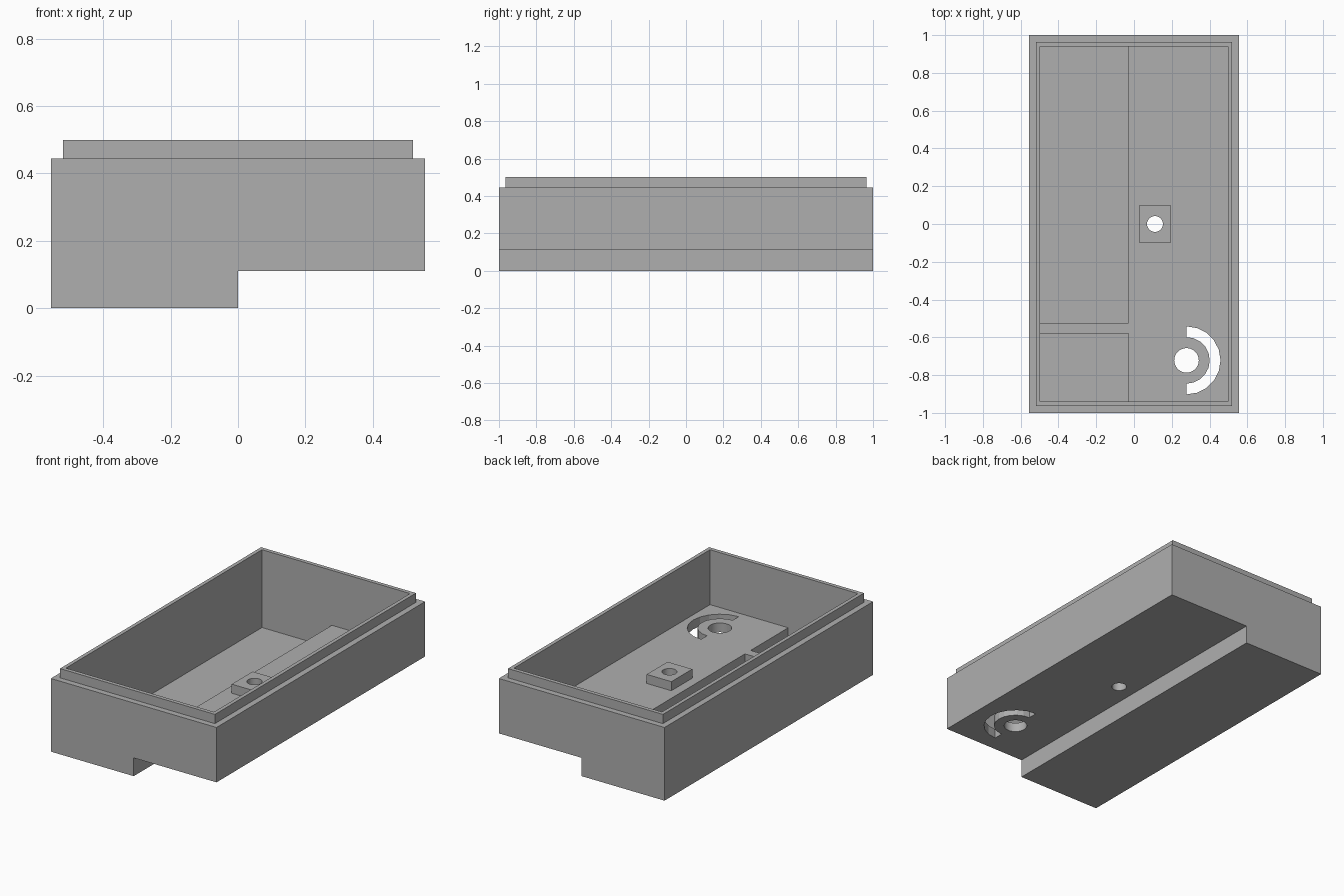
import bpy, bmesh
from math import sin, cos, pi
from mathutils import Vector

default = bpy.data.objects.get("Cube")
if default:
    bpy.data.objects.remove(default, do_unlink=True)

grey = bpy.data.materials.new("plain grey")
grey.use_nodes = True
colour = (0.43, 0.43, 0.43, 1)
grey.diffuse_color = colour
grey.node_tree.nodes["Principled BSDF"].inputs["Base Color"].default_value = colour


def extrude(name, points, offset):
    """Solid made by pushing a closed outline along an offset."""
    bm = bmesh.new()
    face = bm.faces.new([bm.verts.new(p) for p in points])
    result = bmesh.ops.extrude_face_region(bm, geom=[face])
    verts = [g for g in result["geom"] if isinstance(g, bmesh.types.BMVert)]
    bmesh.ops.translate(bm, verts=verts, vec=Vector(offset))
    bmesh.ops.recalc_face_normals(bm, faces=bm.faces)
    mesh = bpy.data.meshes.new(name)
    bm.to_mesh(mesh)
    bm.free()
    mesh.materials.append(grey)
    obj = bpy.data.objects.new(name, mesh)
    bpy.context.collection.objects.link(obj)
    return obj


def box(name, x0, x1, y0, y1, z0, z1):
    outline = [(x0, y0, z0), (x1, y0, z0), (x1, y1, z0), (x0, y1, z0)]
    return extrude(name, outline, (0, 0, z1 - z0))


def arc(cx, cy, r, start, end, steps, z):
    angles = [start + (end - start) * i / steps for i in range(steps + 1)]
    return [(cx + r * cos(a), cy + r * sin(a), z) for a in angles]


def combine(target, tool, operation):
    """Apply a boolean and remove the tool."""
    mod = target.modifiers.new(tool.name, "BOOLEAN")
    mod.operation = operation
    mod.solver = "EXACT"
    mod.object = tool
    bpy.context.view_layer.objects.active = target
    bpy.ops.object.modifier_apply(modifier=mod.name)
    bpy.data.objects.remove(tool, do_unlink=True)


W, L = 0.556, 1.0              # outer half width and half length
IW, IL = 0.497, 0.94           # inner half width and half length
RAISED, FLOOR, STEP = 0.167, 0.028, -0.028
BOTTOM, TOP = 0.111, 0.444

# Stepped outer case
profile = [(-W, 0), (0, 0), (0, BOTTOM), (W, BOTTOM), (W, TOP), (-W, TOP)]
case = extrude("stepped_case", [(x, -L, z) for x, z in profile], (0, 2 * L, 0))

# Narrower lip around the rim
combine(case, box("lip", -0.52, 0.52, -0.964, 0.964, 0.3, 0.5), "UNION")

# Main cavity, and two deep pockets that leave a divider between them
combine(case, box("cavity", -IW, IW, -IL, IL, RAISED, 0.7), "DIFFERENCE")
for name, y0, y1 in (("front_pocket", -IL, -0.58), ("back_pocket", -0.525, IL)):
    combine(case, box(name, -IW, STEP, y0, y1, FLOOR, 0.3), "DIFFERENCE")

# Square boss on the raised floor
combine(case, box("boss", 0.028, 0.194, -0.1, 0.1, 0.14, 0.222), "UNION")

# Round holes through the boss and the raised floor
for name, x, y, r in (("boss_hole", 0.111, 0, 0.042), ("floor_hole", 0.278, -0.722, 0.065)):
    circle = arc(x, y, r, 0, 2 * pi, 32, 0.05)[:-1]
    combine(case, extrude(name, circle, (0, 0, 0.3)), "DIFFERENCE")

# Half-ring slot around the floor hole
slot = arc(0.278, -0.722, 0.18, -pi / 2, pi / 2, 10, 0.05)
slot += arc(0.278, -0.722, 0.123, pi / 2, -pi / 2, 10, 0.05)
combine(case, extrude("slot", slot, (0, 0, 0.3)), "DIFFERENCE")

# Smooth the round holes, keep all edges sharp
bpy.ops.object.select_all(action="DESELECT")
case.select_set(True)
bpy.context.view_layer.objects.active = case
bpy.ops.object.shade_smooth_by_angle(angle=0.26)
